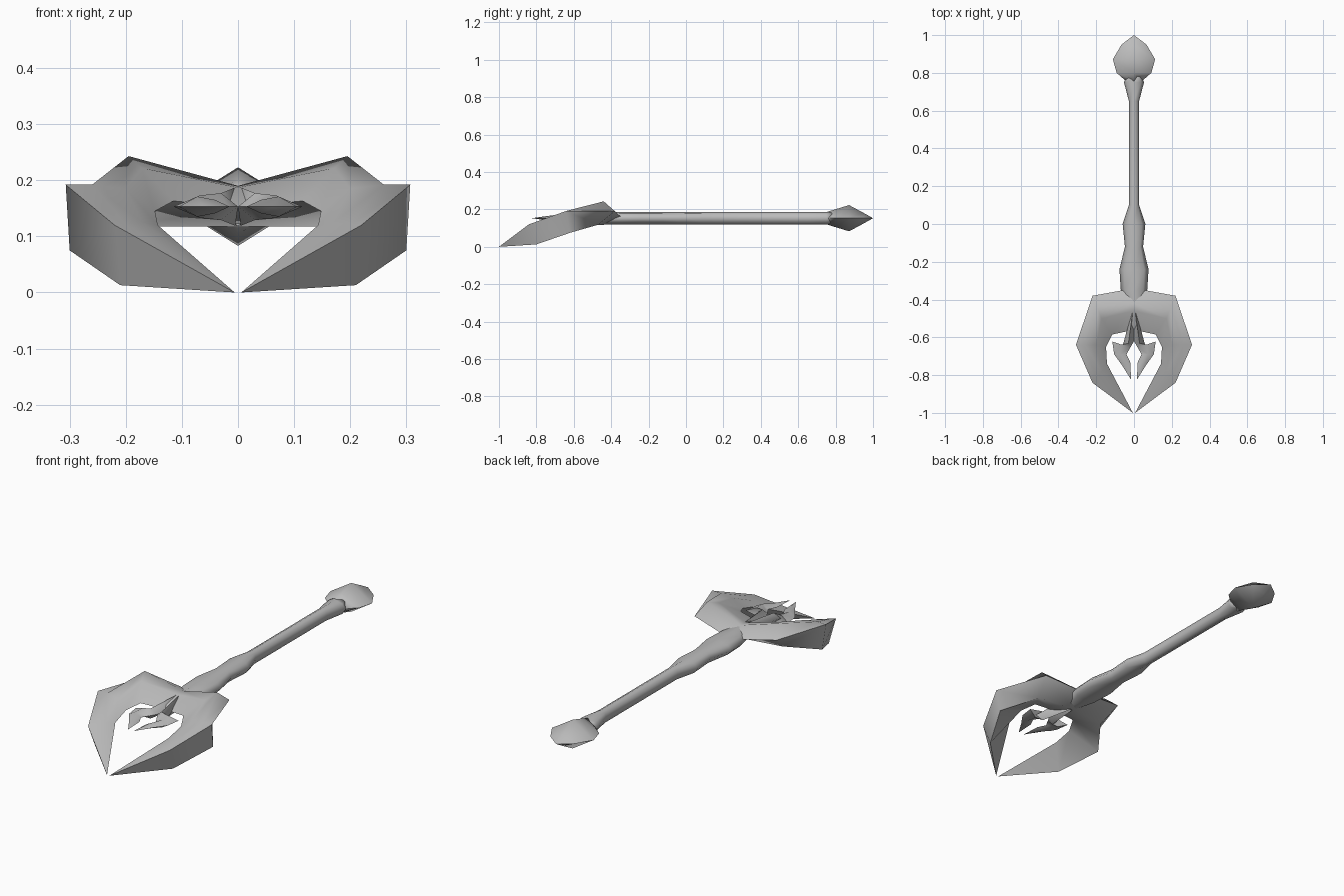
import bpy
import bmesh
import math

if "Cube" in bpy.data.objects:
    bpy.data.objects.remove(bpy.data.objects["Cube"], do_unlink=True)

grey = bpy.data.materials.new("plain_grey")
grey.use_nodes = True
grey.diffuse_color = (0.5, 0.5, 0.5, 1)
grey.node_tree.nodes["Principled BSDF"].inputs["Base Color"].default_value = (0.5, 0.5, 0.5, 1)
MID = 0.153  # height of the weapon's axis


def loft(name, rings, mirror=False, open_start=False, angle=75):
    """Skin a list of equal-sized rings; a ring of one point is a tip."""
    bm = bmesh.new()
    loops = [[bm.verts.new(p) for p in ring] for ring in rings]
    for a, b in zip(loops, loops[1:]):
        n = max(len(a), len(b))
        for i in range(n):
            j = (i + 1) % n
            quad = [a[i % len(a)], a[j % len(a)], b[j % len(b)], b[i % len(b)]]
            bm.faces.new(list(dict.fromkeys(quad)))
    ends = loops[-1:] if open_start else [loops[0], loops[-1]]
    for end in ends:
        if len(end) > 2:
            bm.faces.new(end)
    bmesh.ops.recalc_face_normals(bm, faces=bm.faces)
    mesh = bpy.data.meshes.new(name)
    bm.to_mesh(mesh)
    bm.free()
    mesh.materials.append(grey)
    obj = bpy.data.objects.new(name, mesh)
    bpy.context.collection.objects.link(obj)
    bpy.ops.object.select_all(action="DESELECT")
    obj.select_set(True)
    bpy.context.view_layer.objects.active = obj
    bpy.ops.object.shade_smooth_by_angle(angle=math.radians(angle))
    if mirror:
        obj.modifiers.new("Mirror", "MIRROR").use_axis[0] = True
    return obj


def oval(y, w, h, n=8):
    """Upright ring across the axis, with points at its sides and top."""
    turn = [2 * math.pi * i / n for i in range(n)]
    return [(w * math.cos(t), y, MID + h * math.sin(t)) for t in turn]


# Shaft: constant height, width swelling at the neck and collar
shaft = [(0.78, 0.04), (0.75, 0.053), (0.65, 0.027), (0.1, 0.027), (0.0, 0.06),
         (-0.12, 0.048), (-0.24, 0.077), (-0.35, 0.07), (-0.46, 0.03)]
loft("shaft", [oval(y, w, 0.034) for y, w in shaft])

# Pommel: flattened pointed lens
pommel = [(0.755, 0.04, 0.034), (0.8, 0.092, 0.048), (0.872, 0.112, 0.07), (0.95, 0.066, 0.028)]
loft("pommel", [oval(*p, n=4) for p in pommel] + [[(0, 1, MID)]])

# Large claws: rings run outer, top, inner top, inner, bottom
claw = [
    [(0, -0.34, MID), (0, -0.42, 0.19), (0, -0.46, 0.187), (0, -0.56, MID), (0, -0.44, 0.117)],
    [(0.22, -0.38, 0.19), (0.195, -0.44, 0.243), (0.172, -0.5, 0.222), (0.115, -0.585, 0.163), (0.19, -0.47, 0.118)],
    [(0.307, -0.64, 0.192), (0.26, -0.64, 0.192), (0.2, -0.64, 0.185), (0.148, -0.65, 0.145), (0.3, -0.62, 0.075)],
    [(0.22, -0.84, 0.12), (0.2, -0.82, 0.122), (0.17, -0.78, 0.125), (0.143, -0.74, 0.12), (0.21, -0.8, 0.013)],
    [(0.006, -1, 0)],
]
loft("claws", claw, mirror=True, open_start=True)

# Small barbed prongs between the claws: inner edge, outer edge, half thickness
prong = [((0, -0.45), (0.01, -0.46), 0.034), ((0, -0.62), (0.06, -0.645), 0.024),
         ((0.02, -0.655), (0.115, -0.622), 0.02), ((0.04, -0.69), (0.105, -0.69), 0.018),
         ((0.02, -0.73), (0.062, -0.75), 0.012)]
rings = []
for (ax, ay), (bx, by), h in prong:
    mx, my = (ax + bx) / 2, (ay + by) / 2
    rings.append([(ax, ay, MID), (mx, my, MID + h), (bx, by, MID), (mx, my, MID - h)])
loft("prongs", rings + [[(0.015, -0.825, MID)]], mirror=True)
